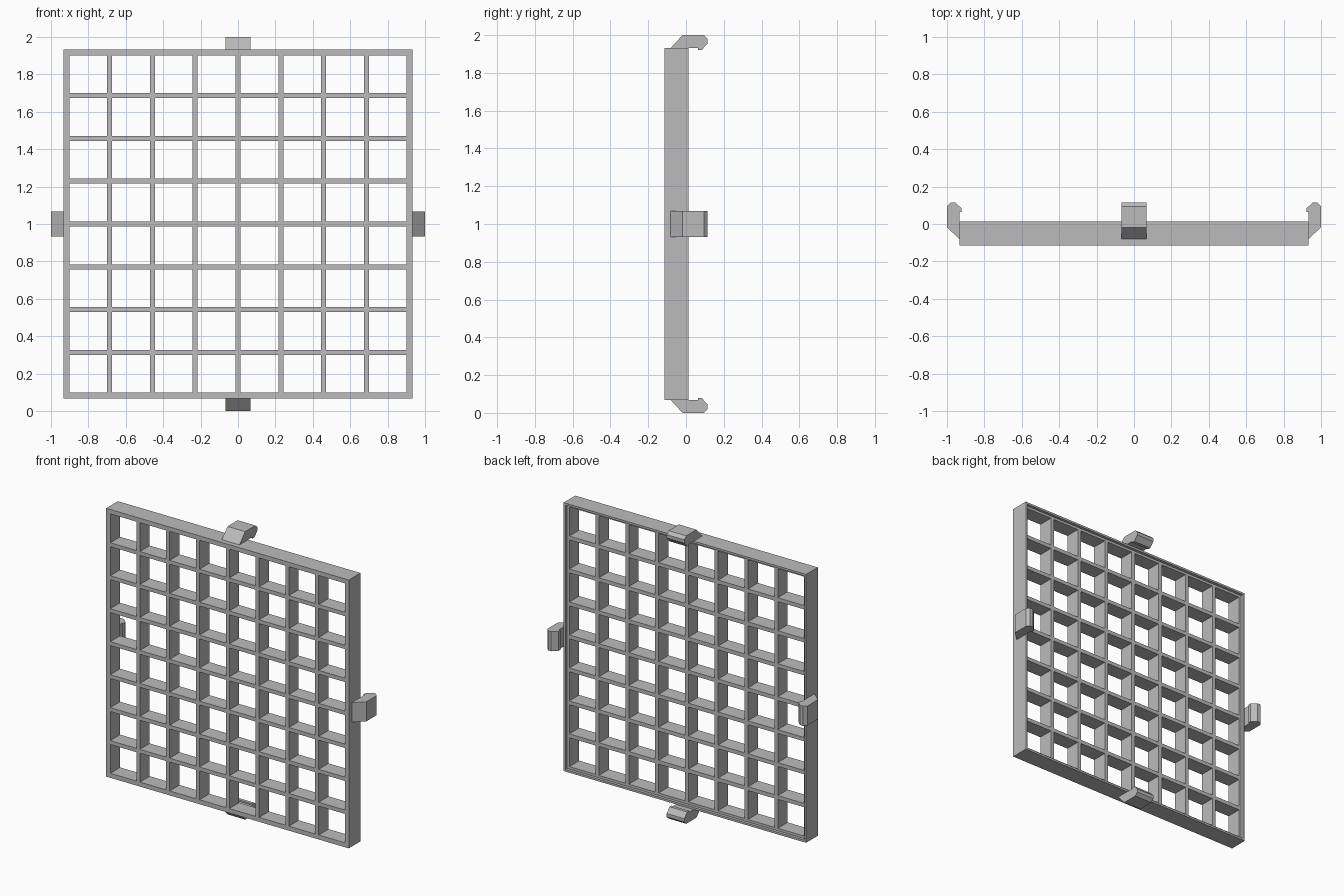
import bpy
import bmesh
from math import pi
from mathutils import Matrix, Vector

cube = bpy.data.objects.get("Cube")
if cube:
    bpy.data.objects.remove(cube, do_unlink=True)

HALF = 0.932      # half size of the square frame
CENTRE = 1.0      # height of the frame centre
FRONT, SHELF, BACK = -0.115, -0.007, 0.013
CELLS = 8
PITCH, BAR = 0.229, 0.027
RIM, LIP = 0.031, 0.014

grey = bpy.data.materials.new("plastic_grey")
grey.use_nodes = True
colour = (0.5, 0.5, 0.5, 1)
grey.diffuse_color = colour
grey.node_tree.nodes["Principled BSDF"].inputs["Base Color"].default_value = colour


def finish(name, bm):
    bmesh.ops.recalc_face_normals(bm, faces=bm.faces)
    mesh = bpy.data.meshes.new(name)
    bm.to_mesh(mesh)
    bm.free()
    mesh.materials.append(grey)
    obj = bpy.data.objects.new(name, mesh)
    bpy.context.collection.objects.link(obj)
    return obj


def pierced_plate(name, cuts, y0, y1):
    """Square plate whose odd strips between the cuts cross to leave openings."""
    bm = bmesh.new()
    n = len(cuts)
    grid = [[bm.verts.new((x, y0, CENTRE + z)) for z in cuts] for x in cuts]
    for i in range(n - 1):
        for j in range(n - 1):
            if not (i % 2 and j % 2):
                bm.faces.new((grid[i][j], grid[i + 1][j],
                              grid[i + 1][j + 1], grid[i][j + 1]))
    out = bmesh.ops.extrude_face_region(bm, geom=bm.faces[:], use_keep_orig=True)
    moved = [v for v in out["geom"] if isinstance(v, bmesh.types.BMVert)]
    bmesh.ops.translate(bm, verts=moved, vec=(0, y1 - y0, 0))
    return finish(name, bm)


# Lattice with its frame: strips alternate between bar and opening
cuts = [-HALF, -HALF + RIM]
for k in range(1, CELLS):
    bar = (k - CELLS / 2) * PITCH
    cuts += [bar - BAR / 2, bar + BAR / 2]
cuts += [HALF - RIM, HALF]
pierced_plate("grid_frame", cuts, FRONT, SHELF)

# Thin raised lip around the back edge
pierced_plate("back_lip", [-HALF, LIP - HALF, HALF - LIP, HALF], SHELF, BACK)

# Clip profile: depth y, distance from the centre
CLIP = [(-0.083, 0.93), (-0.018, 1.0), (0.094, 1.0), (0.115, 0.98),
        (0.115, 0.957), (0.084, 0.922), (0.063, 0.922), (0.063, 0.932),
        (0.013, 0.932), (0.013, 0.93)]
CLIP_HALF = 0.068


def clip(name, angle):
    bm = bmesh.new()
    face = bm.faces.new([bm.verts.new((-CLIP_HALF, y, r)) for y, r in CLIP])
    out = bmesh.ops.extrude_face_region(bm, geom=[face], use_keep_orig=True)
    moved = [v for v in out["geom"] if isinstance(v, bmesh.types.BMVert)]
    bmesh.ops.translate(bm, verts=moved, vec=(2 * CLIP_HALF, 0, 0))
    turn = Matrix.Translation(Vector((0, 0, CENTRE))) @ Matrix.Rotation(angle, 4, "Y")
    bmesh.ops.transform(bm, matrix=turn, verts=bm.verts)
    return finish(name, bm)


# One clip in the middle of each side
for i, side in enumerate(("top", "left", "bottom", "right")):
    clip(side + "_clip", i * pi / 2)
